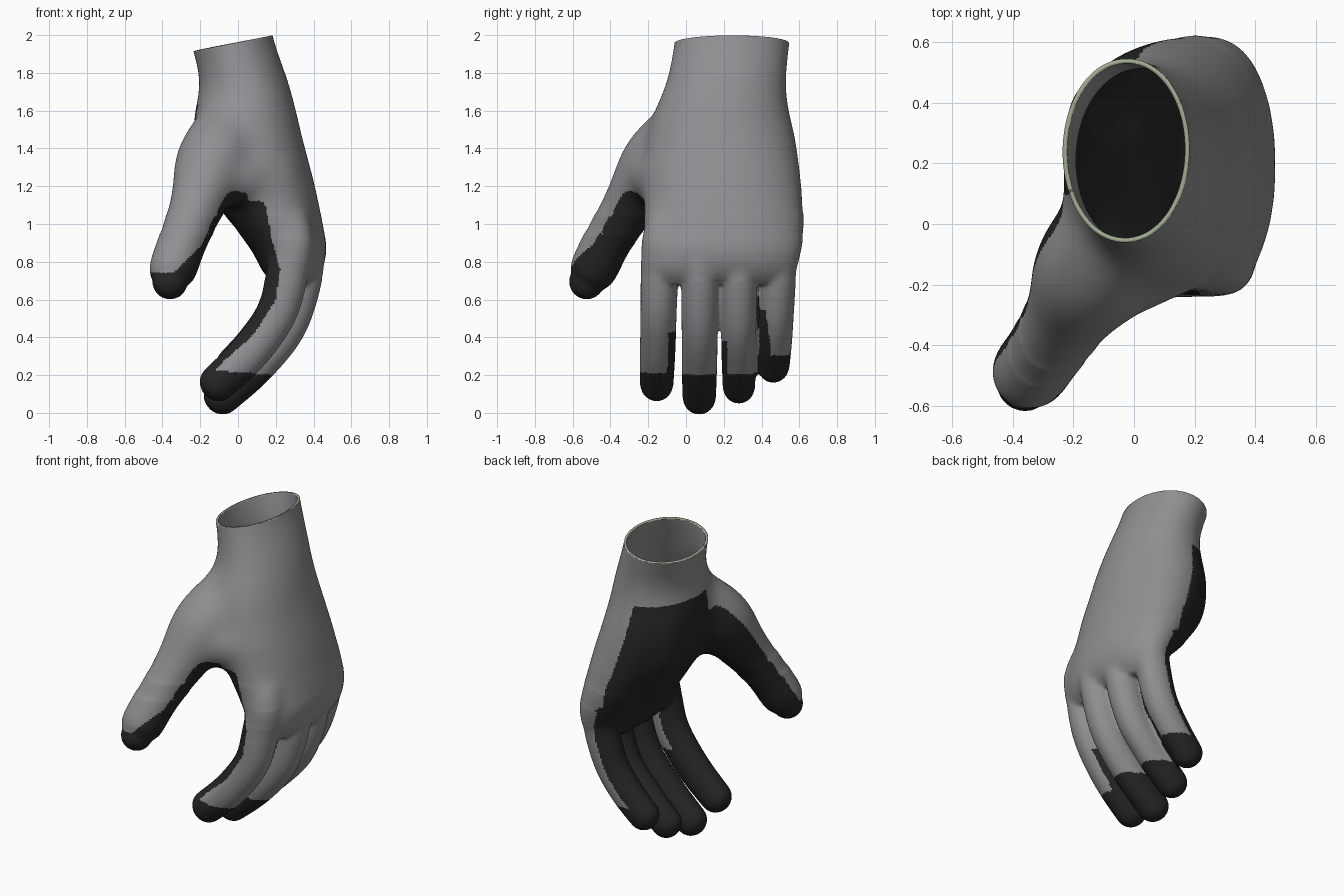
import bpy, bmesh, math
from mathutils import Vector

if "Cube" in bpy.data.objects:
    bpy.data.objects.remove(bpy.data.objects["Cube"])

SEG = 28


def material(name, rgb):
    m = bpy.data.materials.new(name)
    m.diffuse_color = (*rgb, 1)
    m.use_nodes = True
    m.node_tree.nodes["Principled BSDF"].inputs["Base Color"].default_value = m.diffuse_color
    return m


grey = material("grey knit", (0.28, 0.28, 0.29))
black = material("black grip coating", (0.019, 0.019, 0.019))
green = material("pale green hem", (0.36, 0.42, 0.30))


def lerp(table, t):
    for (a, va), (b, vb) in zip(table, table[1:]):
        if t <= b:
            return va + (vb - va) * max(0, t - a) / (b - a)
    return table[-1][1]


def spline(pts, steps=6):
    """Catmull-Rom through tuples of any length."""
    p = [Vector(q) for q in [pts[0]] + pts + [pts[-1]]]
    out = []
    for i in range(1, len(p) - 2):
        for s in range(steps):
            t = s / steps
            out.append(0.5 * (2 * p[i] + (p[i + 1] - p[i - 1]) * t
                       + (2 * p[i - 1] - 5 * p[i] + 4 * p[i + 1] - p[i + 2]) * t * t
                       + (3 * p[i] - p[i - 1] - 3 * p[i + 1] + p[i + 2]) * t ** 3))
    return out + [p[-1]]


def skin(bm, rings):
    rows = [[bm.verts.new(c) for c in r] for r in rings]
    for a, b in zip(rows, rows[1:]):
        for i in range(SEG):
            j = (i + 1) % SEG
            bm.faces.new((a[i], a[j], b[j], b[i]))
    bm.faces.new(rows[0][::-1])
    bm.faces.new(rows[-1])


def tube(bm, pts, deep=1.0):
    """Round-ended tube; each point is x, y, z, radius."""
    path = [(Vector(q[:3]), q[3]) for q in spline(pts)]
    t0 = (path[0][0] - path[1][0]).normalized()
    t1 = (path[-1][0] - path[-2][0]).normalized()
    caps = [math.radians(a) for a in (20, 40, 60, 78)]
    (c0, r0), (c1, r1) = path[0], path[-1]
    path = ([(c0 + t0 * r0 * math.sin(a), r0 * math.cos(a)) for a in caps[::-1]] + path
            + [(c1 + t1 * r1 * math.sin(a), r1 * math.cos(a)) for a in caps])
    rings = []
    for i, (c, r) in enumerate(path):
        t = (path[min(i + 1, len(path) - 1)][0] - path[max(i - 1, 0)][0]).normalized()
        u = t.cross(Vector((0, 1, 0))).normalized()
        v = t.cross(u)
        rings.append([c + (u * math.cos(a) * deep + v * math.sin(a)) * r
                      for a in (2 * math.pi * k / SEG for k in range(SEG))])
    skin(bm, rings)


bm = bmesh.new()

# palm and wrist: z, x min, x max, y min, y max
palm = [(2.12, -0.31, 0.155, -0.055, 0.57), (1.95, -0.25, 0.2, -0.07, 0.555),
        (1.75, -0.205, 0.27, -0.11, 0.535), (1.6, -0.23, 0.31, -0.17, 0.55),
        (1.45, -0.235, 0.345, -0.21, 0.585), (1.2, -0.15, 0.41, -0.23, 0.618),
        (1.0, -0.03, 0.45, -0.225, 0.628), (0.86, 0.07, 0.47, -0.23, 0.615),
        (0.75, 0.13, 0.44, -0.22, 0.58), (0.68, 0.19, 0.38, -0.18, 0.53)]
rings = []
for z, x0, x1, y0, y1 in spline(palm):
    n = lerp([(1.2, 2.12), (1.9, 2)], z)
    ring = []
    for k in range(SEG):
        a = 2 * math.pi * k / SEG
        c, s = math.cos(a), math.sin(a)
        ring.append(((x0 + x1) / 2 + (x1 - x0) / 2 * math.copysign(abs(c) ** (2 / n), c),
                     (y0 + y1) / 2 + (y1 - y0) / 2 * math.copysign(abs(s) ** (2 / n), s),
                     z))
    rings.append(ring)
skin(bm, rings)

# fingers: path in x, z, then y at root and tip, and radius
fingers = [
    ([(.29, .93), (.262, .75), (.205, .53), (.06, .32), (-.11, .155)], -.135, -.155, .098),
    ([(.345, .93), (.335, .72), (.255, .46), (.09, .25), (-.09, .085)], .075, .07, .098),
    ([(.335, .93), (.325, .72), (.245, .47), (.10, .29), (-.06, .14)], .280, .28, .095),
    ([(.285, .93), (.265, .74), (.20, .53), (.095, .375), (-.025, .25)], .495, .462, .095)]
for path, y0, y1, r in fingers:
    root = (path[0][0] - .07, .2 + (y0 - .2) * .8, 1.12, r)
    tube(bm, [root] + [(x, y0 + (y1 - y0) * i / 4, z, r * (1, 1.02, .98, .96, .91)[i])
                       for i, (x, z) in enumerate(path)], 1.12)

# thumb, web between thumb and index finger, heel of the palm
tube(bm, [(-.02, .05, 1.54, .18), (-.13, -.14, 1.33, .205), (-.21, -.285, 1.12, .155),
          (-.285, -.405, .93, .13), (-.345, -.49, .76, .125), (-.36, -.525, .695, .095)])
tube(bm, [(-.16, -.2, 1.25, .14), (0, -.15, 1.25, .15), (.17, -.05, 1.25, .16)])
tube(bm, [(-.07, .34, 1.5, .16), (-.05, .36, 1.28, .15), (.06, .34, 1.08, .13)])

bmesh.ops.recalc_face_normals(bm, faces=bm.faces)
mesh = bpy.data.meshes.new("glove")
bm.to_mesh(mesh)
bm.free()
glove = bpy.data.objects.new("glove", mesh)
bpy.context.collection.objects.link(glove)

# fuse the parts into one smooth skin
rm = glove.modifiers.new("fuse", 'REMESH')
rm.mode = 'VOXEL'
rm.voxel_size = 0.011
sm = glove.modifiers.new("soften", 'SMOOTH')
sm.factor = 0.5
sm.iterations = 8
dg = bpy.context.evaluated_depsgraph_get()
fused = bpy.data.meshes.new_from_object(glove.evaluated_get(dg))
glove.modifiers.clear()
glove.data = fused
fused.materials.clear()
for m in (grey, black, green):
    fused.materials.append(m)

bm = bmesh.new()
bm.from_mesh(fused)

# blend the hand more strongly than the fingers
for low, count in ((.7, 12), (.8, 20), (.92, 25), (1.05, 60)):
    hand = [v for v in bm.verts if low < v.co.z < 2.03
            and not (v.co.z < .95 and v.co.y < -.27)]
    for i in range(count):
        bmesh.ops.smooth_vert(bm, verts=hand, factor=0.5,
                              use_axis_x=True, use_axis_y=True, use_axis_z=True)

# open the cuff on a slanted plane
bmesh.ops.bisect_plane(bm, geom=bm.verts[:] + bm.edges[:] + bm.faces[:],
                       plane_co=(0, 0.25, 1.962), plane_no=(-0.2, 0, 1), clear_outer=True)
bm.normal_update()

# grip coating: x limit by height, thumb by direction
LIMIT = [(0, .6), (.17, .6), (.225, -.12), (.28, -.07), (.41, .08), (.6, .20), (.76, .225),
         (.91, .18), (1.08, .15), (1.2, .10), (1.45, .03), (1.65, 0)]
BACK = Vector((-.2, -.75, .6))
UNDER = Vector((-.85, 0, .5))


def coated(f):
    x, y, z = f.calc_center_median()
    nx, ny, nz = f.normal
    if z > 1.63:
        return False
    thumb = x < -.08 and y < -.2 and z > .56
    if thumb:
        if z < max(.74, .76 + (x + .32)):
            return True
    elif z < .95:
        # finger undersides, and the facing sides of the outer fingers
        if f.normal.dot(UNDER) > .1 and (y > -.04 or ny > -.2):
            return True
        if y < -.02 and y > -.14 and z < .43 and ny > .6:
            return True
        if .36 < y < .47 and z < .55 and ny < -.3 - max(0, z - .35) * 2:
            return True
        if .1 < y < .26 and z < .38 and ny < -.7:
            return True
        if y > .38 and z < .45:
            z -= .1
    inside = x < lerp(LIMIT, z)
    if thumb or (y < .1 and z > 1.12):
        return inside and f.normal.dot(BACK) < .2
    return inside


for f in bm.faces:
    f.smooth = True
    f.material_index = 1 if coated(f) else 0

bm.to_mesh(fused)
bm.free()
fused.update()

# thin wall with a green hem round the open cuff
wall = glove.modifiers.new("wall", 'SOLIDIFY')
wall.thickness = 0.015
wall.offset = -1
wall.material_offset_rim = 2
